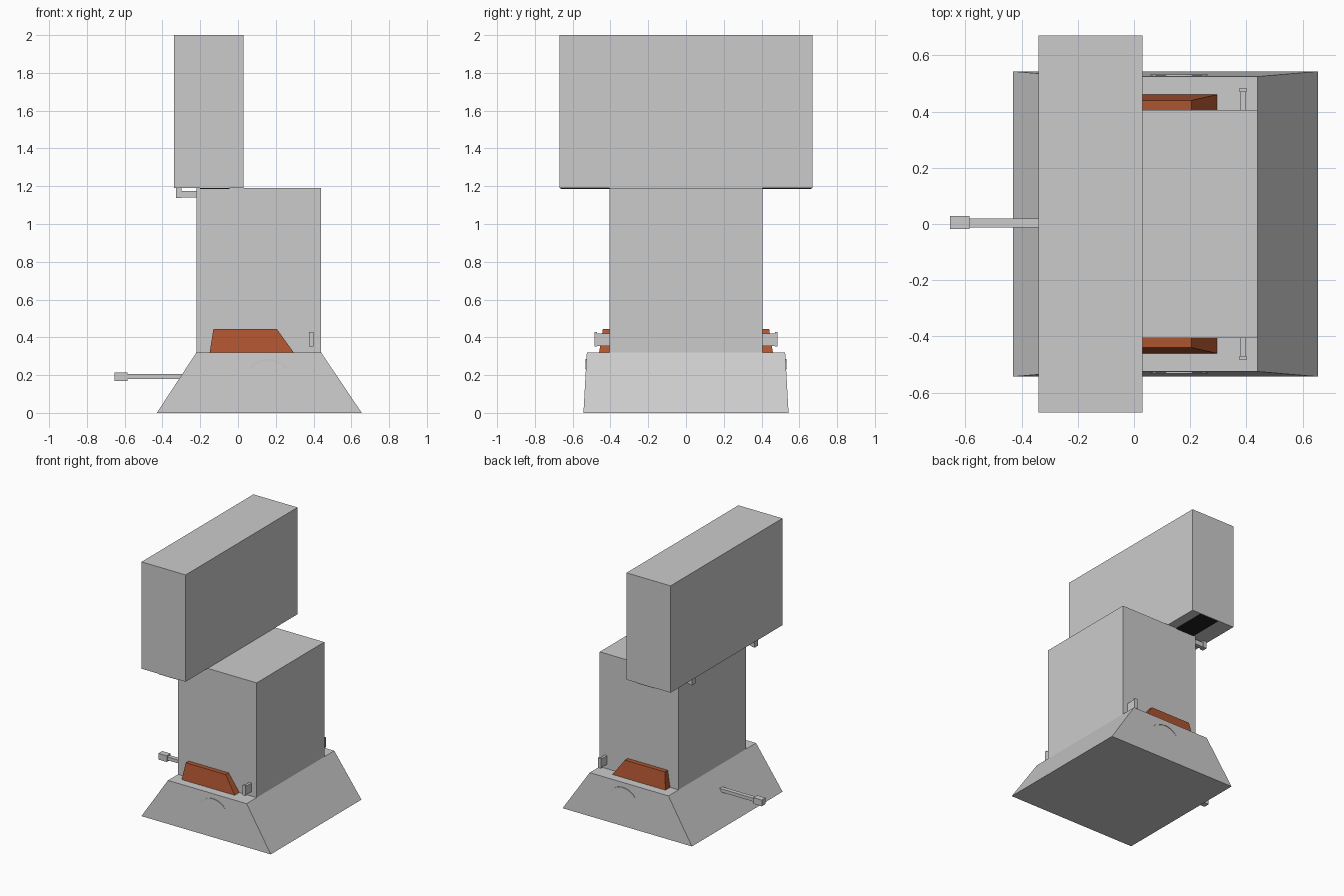
import bpy, bmesh, math

if "Cube" in bpy.data.objects:
    bpy.data.objects.remove(bpy.data.objects["Cube"])


def material(name, color):
    m = bpy.data.materials.new(name)
    m.diffuse_color = color
    m.use_nodes = True
    m.node_tree.nodes["Principled BSDF"].inputs["Base Color"].default_value = m.diffuse_color
    return m


orange = material("orange", (0.42, 0.09, 0.03, 1))
black = material("black", (0.015, 0.015, 0.015, 1))


def loft(name, a, b, mat=None):
    """Solid between two matching polygon loops."""
    bm = bmesh.new()
    va = [bm.verts.new(p) for p in a]
    vb = [bm.verts.new(p) for p in b]
    n = len(a)
    bm.faces.new(va)
    bm.faces.new(vb)
    for i in range(n):
        j = (i + 1) % n
        bm.faces.new((va[i], va[j], vb[j], vb[i]))
    bmesh.ops.recalc_face_normals(bm, faces=bm.faces)
    me = bpy.data.meshes.new(name)
    bm.to_mesh(me)
    bm.free()
    ob = bpy.data.objects.new(name, me)
    bpy.context.collection.objects.link(ob)
    if mat:
        me.materials.append(mat)
    return ob


def rect(x0, x1, y0, y1, z):
    return [(x0, y0, z), (x1, y0, z), (x1, y1, z), (x0, y1, z)]


def box(name, x, y, z, mat=None):
    return loft(name, rect(*x, *y, z[0]), rect(*x, *y, z[1]), mat)


def mirror_y(ob):
    ob.modifiers.new("mirror", "MIRROR").use_axis = (False, True, False)


# Sloped base, body and overhanging top block
loft("base", rect(-.43, .655, -.543, .543, 0), rect(-.22, .44, -.525, .525, .32))
box("body", (-.22, .44), (-.405, .405), (.32, 1.19))
box("top_block", (-.34, .03), (-.67, .67), (1.19, 2.0))
box("underside_strip", (-.2, -.045), (-.665, .665), (1.184, 1.192), black)

# Orange side wedges
mirror_y(loft("side_wedge", rect(-.15, .295, -.46, -.40, .32),
              rect(-.13, .205, -.44, -.40, .445), orange))

# Side latches: short arm with an end plate
mirror_y(box("latch_arm", (.378, .398), (-.475, -.40), (.355, .42)))
mirror_y(box("latch_plate", (.375, .4), (-.484, -.47), (.352, .428)))

# Rear lever with a square knob
box("lever_rod", (-.59, -.25), (-.012, .02), (.18, .205))
box("lever_knob", (-.655, -.585), (-.018, .028), (.168, .215))

# Small catches below the top block
mirror_y(box("catch_arm", (-.325, -.21), (-.39, -.36), (1.14, 1.176)))
mirror_y(box("catch_tip", (-.328, -.3), (-.395, -.355), (1.137, 1.19)))

# Curved handles on the base sides
arc = [math.radians(a) for a in range(40, 141, 10)]
band = [(.16 + .135 * math.cos(a), .15 + .135 * math.sin(a)) for a in arc]
band += [(.16 + .125 * math.cos(a), .15 + .125 * math.sin(a)) for a in reversed(arc)]
mirror_y(loft("curved_handle", [(x, -.532, z) for x, z in band],
              [(x, -.515, z) for x, z in band]))
